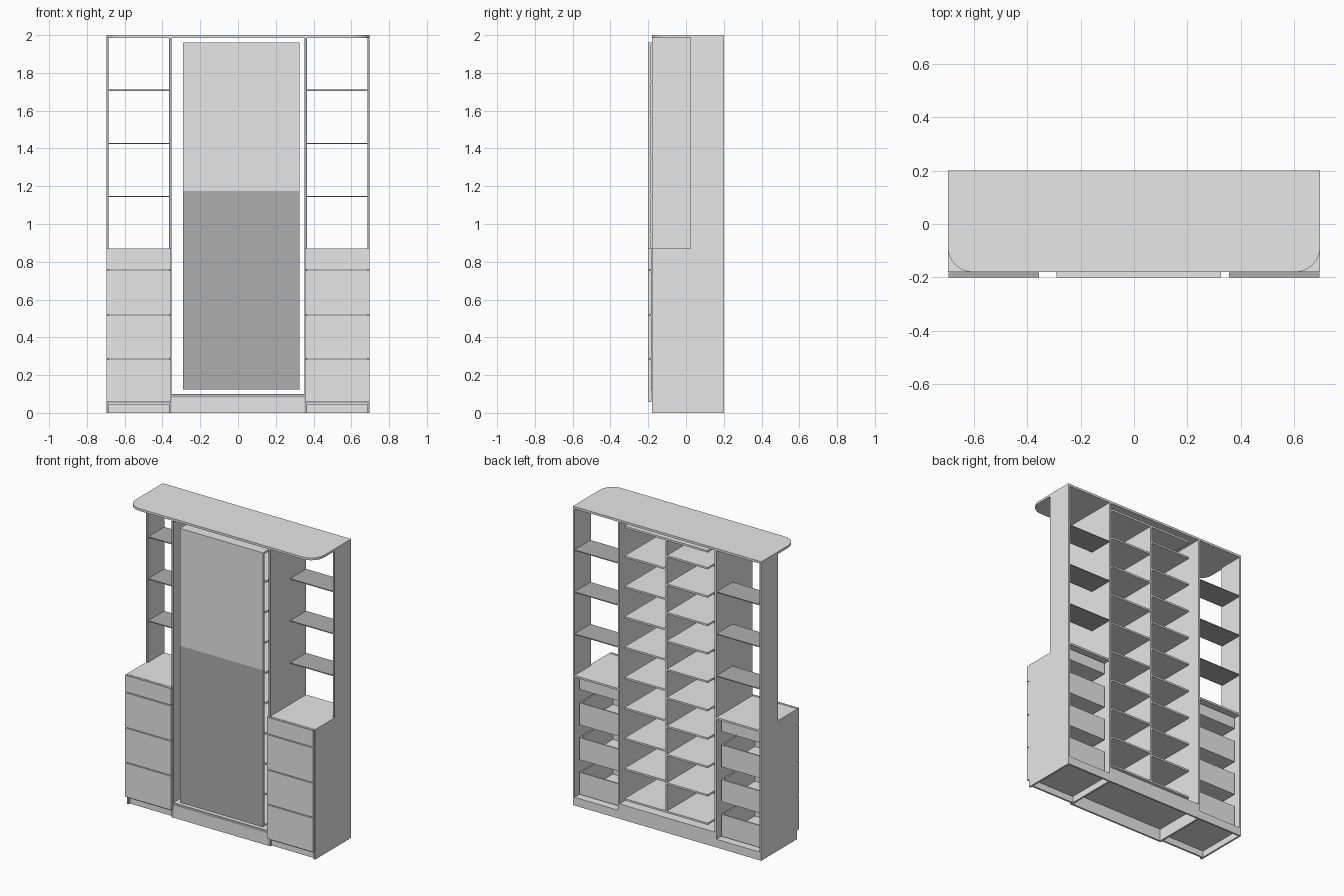
import bpy, bmesh, math

if "Cube" in bpy.data.objects:
    bpy.data.objects.remove(bpy.data.objects["Cube"])


def material(name, v):
    m = bpy.data.materials.new(name)
    m.diffuse_color = (v, v, v, 1)
    m.use_nodes = True
    m.node_tree.nodes["Principled BSDF"].inputs["Base Color"].default_value = m.diffuse_color
    return m


LIGHT = material("light_grey_board", 0.8)
DARK = material("dark_grey_glass", 0.43)


def finish(name, bm, mats, dark_dir=None):
    bmesh.ops.recalc_face_normals(bm, faces=bm.faces[:])
    me = bpy.data.meshes.new(name)
    for m in mats:
        me.materials.append(m)
    if dark_dir:
        for f in bm.faces:
            if sum(a * b for a, b in zip(f.normal, dark_dir)) > 0.9:
                f.material_index = 1
    bm.to_mesh(me)
    bm.free()
    ob = bpy.data.objects.new(name, me)
    bpy.context.collection.objects.link(ob)
    return ob


def add_box(bm, x, y, z):
    vs = [bm.verts.new((a, b, c)) for a in x for b in y for c in z]
    for q in ((0, 1, 3, 2), (4, 5, 7, 6), (0, 1, 5, 4), (2, 3, 7, 6), (0, 2, 6, 4), (1, 3, 7, 5)):
        bm.faces.new([vs[i] for i in q])


def box(name, x, y, z, mat=LIGHT, dark_dir=None):
    bm = bmesh.new()
    add_box(bm, x, y, z)
    return finish(name, bm, [mat, DARK], dark_dir)


def prism(name, pts, to3d, depth, dark_dir=None):
    # closed outline extruded along a vector
    bm = bmesh.new()
    f = bm.faces.new([bm.verts.new(to3d(*p)) for p in pts])
    r = bmesh.ops.extrude_face_region(bm, geom=[f])
    bmesh.ops.translate(bm, vec=depth, verts=[v for v in r["geom"] if isinstance(v, bmesh.types.BMVert)])
    return finish(name, bm, [LIGHT, DARK], dark_dir)


W, FRONT, BACK = 0.697, -0.18, 0.2
FACE = (0, -1, 0)

# top board with rounded front corners
R = 0.095
pts = [(W, BACK), (-W, BACK)]
for cx, a0 in ((-W + R, 180), (W - R, 270)):
    for i in range(9):
        a = math.radians(a0 + i * 90 / 8)
        pts.append((cx + R * math.cos(a), FRONT + R + R * math.sin(a)))
prism("top_board", pts, lambda x, y: (x, y, 1.985), (0, 0, 0.015))


def side_parts(s, tag):
    def sx(a, b):
        return tuple(sorted((s * a, s * b)))
    # L-shaped outer side panel
    outline = [(FRONT, 0), (BACK, 0), (BACK, 1.985), (0.025, 1.985), (0.025, 0.87), (FRONT, 0.87)]
    prism(tag + "_side_panel", outline, lambda y, z: (s * W, y, z), (-s * 0.012, 0, 0), FACE)
    # full depth inner panel
    box(tag + "_inner_panel", sx(0.352, 0.365), (FRONT, BACK), (0, 1.985), LIGHT, FACE)
    inner = sx(0.365, 0.685)
    box(tag + "_counter", inner, (FRONT, BACK), (0.857, 0.87))
    box(tag + "_floor", inner, (FRONT, BACK), (0.043, 0.055))
    box(tag + "_plinth", inner, (-0.165, -0.153), (0, 0.043))
    box(tag + "_back_plinth", inner, (0.188, BACK), (0, 0.055))
    # glass shelves
    for i, z in enumerate((1.146, 1.427, 1.708)):
        box(f"{tag}_glass_shelf_{i}", inner, (0.03, BACK), (z - 0.003, z + 0.003), DARK)
    # drawers: front plate and open-topped box
    zs = (0.055, 0.287, 0.52, 0.757, 0.87)
    for i in range(4):
        z0, z1 = zs[i], zs[i + 1]
        gap = 0 if i == 3 else 0.004
        box(f"{tag}_drawer_front_{i}", sx(0.355, 0.695), (-0.2, -0.182), (z0 + 0.002, z1 - gap),
            LIGHT, (0, 0, 1) if i == 3 else None)
        b0, b1 = z0 + 0.013, (0.845 if i == 3 else z0 + 0.16)
        bm = bmesh.new()
        add_box(bm, sx(0.38, 0.67), (FRONT, 0.17), (b0, b0 + 0.008))
        add_box(bm, sx(0.38, 0.39), (FRONT, 0.17), (b0, b1))
        add_box(bm, sx(0.66, 0.67), (FRONT, 0.17), (b0, b1))
        add_box(bm, sx(0.39, 0.66), (0.16, 0.17), (b0, b1))
        add_box(bm, sx(0.39, 0.66), (FRONT, -0.17), (b0, b1))
        finish(f"{tag}_drawer_box_{i}", bm, [LIGHT])


side_parts(1, "right")
side_parts(-1, "left")

# centre base
box("centre_floor", (-0.352, 0.352), (FRONT, BACK), (0.082, 0.1), LIGHT, FACE)
box("centre_plinth", (-0.352, 0.352), (FRONT, -0.168), (0, 0.082))
box("centre_back_plinth", (-0.352, 0.352), (0.188, BACK), (0, 0.082))

# turning shelf unit: door, mirror plate, top, spine and staggered shelves
X0, X1, XM, YB = -0.29, 0.325, 0.0175, 0.185
box("turning_door", (X0, X1), (-0.198, -0.184), (0.125, 1.96))
box("door_upper_plate", (X0, X1), (-0.2, -0.198), (1.175, 1.96))
box("door_lower_mirror", (X0, X1), (-0.2, -0.198), (0.125, 1.175), DARK)
box("unit_top", (X0, X1), (-0.184, YB), (1.947, 1.96))
box("unit_spine", (XM - 0.006, XM + 0.006), (-0.184, YB), (0.125, 1.947))
for k in range(9):
    z = 0.125 + 0.203 * k
    box(f"right_shoe_shelf_{k}", (XM + 0.006, X1), (-0.184, YB), (z, z + 0.012))
for k in range(10):
    z = 0.125 + 0.19 * k
    box(f"left_shoe_shelf_{k}", (X0, XM - 0.006), (-0.184, YB), (z, z + 0.012))
